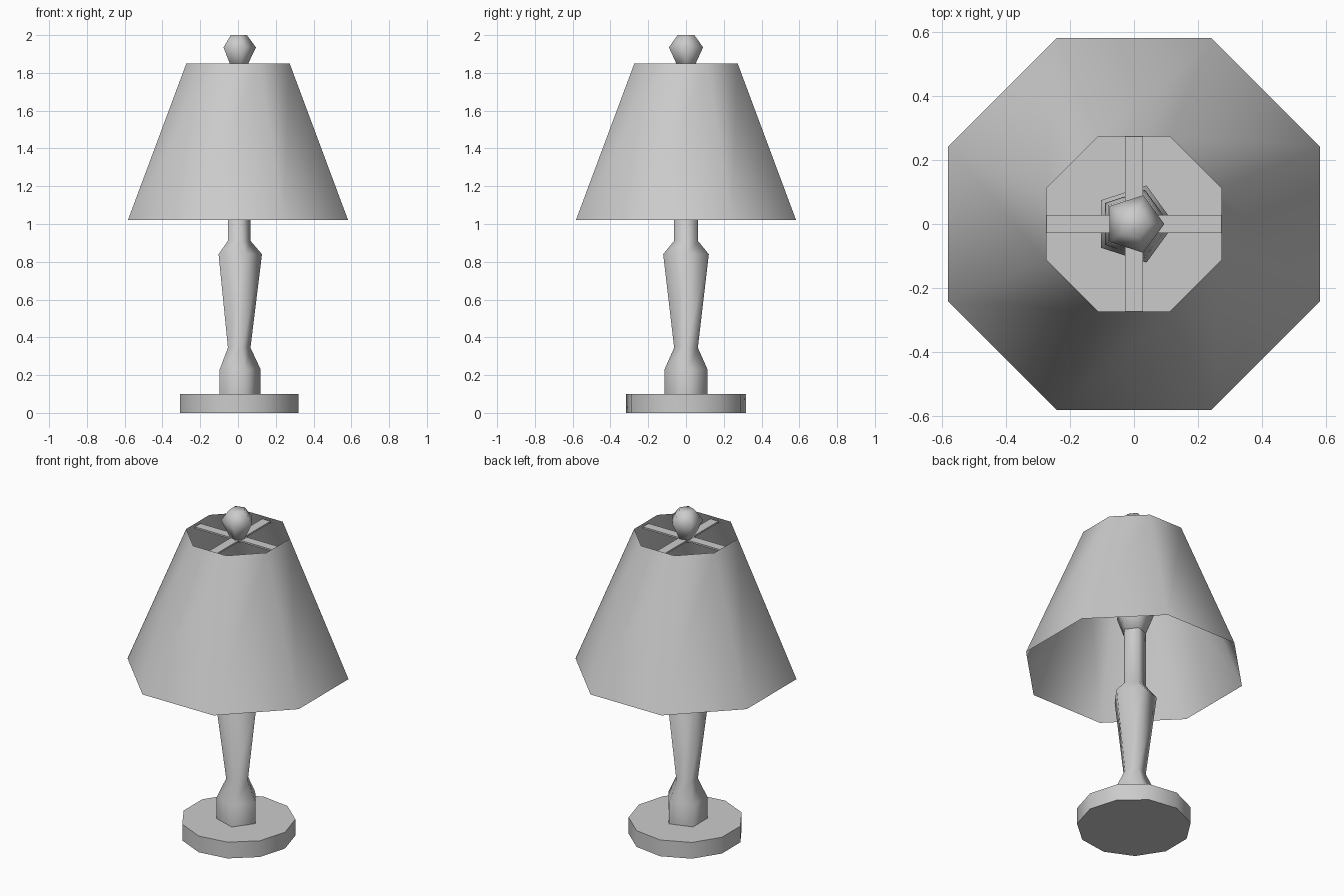
import bpy, bmesh, math

cube = bpy.data.objects.get("Cube")
if cube:
    bpy.data.objects.remove(cube, do_unlink=True)

grey = bpy.data.materials.new("plain grey")
grey.use_nodes = True
colour = (0.6, 0.6, 0.6, 1)
grey.diffuse_color = colour
grey.node_tree.nodes["Principled BSDF"].inputs["Base Color"].default_value = colour


def finish(name, bm, smooth_angle=180):
    bmesh.ops.recalc_face_normals(bm, faces=bm.faces)
    mesh = bpy.data.meshes.new(name)
    bm.to_mesh(mesh)
    bm.free()
    mesh.materials.append(grey)
    obj = bpy.data.objects.new(name, mesh)
    bpy.context.collection.objects.link(obj)
    bpy.ops.object.select_all(action='DESELECT')
    obj.select_set(True)
    bpy.context.view_layer.objects.active = obj
    bpy.ops.object.shade_smooth_by_angle(angle=math.radians(smooth_angle))
    return obj


def lathe(name, profile, sides, turn=0.0, caps=True, smooth_angle=180):
    """Stack polygon rings given as (radius, height) pairs."""
    bm = bmesh.new()
    rings = []
    for r, z in profile:
        angles = [turn + math.tau * i / sides for i in range(sides)]
        rings.append([bm.verts.new((r * math.cos(a), r * math.sin(a), z)) for a in angles])
    for low, high in zip(rings, rings[1:]):
        for i in range(sides):
            j = (i + 1) % sides
            bm.faces.new((low[i], low[j], high[j], high[i]))
    if caps:
        bm.faces.new(rings[0])
        bm.faces.new(rings[-1])
    return finish(name, bm, smooth_angle)


# Foot disc
lathe("base", [(0.32, 0), (0.32, 0.1)], 11, smooth_angle=50)

# Turned five-sided column
lathe("stem", [(0.12, 0.1), (0.12, 0.23), (0.066, 0.345), (0.127, 0.84),
               (0.067, 0.91), (0.067, 1.25)], 5, caps=False)

# Bulb hidden inside the shade
lathe("bulb", [(0.067, 1.25), (0.112, 1.37), (0.1, 1.44), (0.05, 1.52)], 5)

# Open eight-sided shade, a single sheet
lathe("shade", [(0.631, 1.02), (0.296, 1.85)], 8, turn=math.pi / 8, caps=False)

# Crossed bars that carry the shade
for name, size in (("bar_across", (0.55, 0.055, 0.01)), ("bar_along", (0.055, 0.55, 0.01))):
    bm = bmesh.new()
    bmesh.ops.create_cube(bm, size=1)
    bmesh.ops.scale(bm, vec=size, verts=bm.verts)
    bmesh.ops.translate(bm, vec=(0, 0, 1.825), verts=bm.verts)
    finish(name, bm, 30)

# Finial on top
lathe("finial", [(0.035, 1.81), (0.095, 1.935), (0.047, 2.0)], 5)
